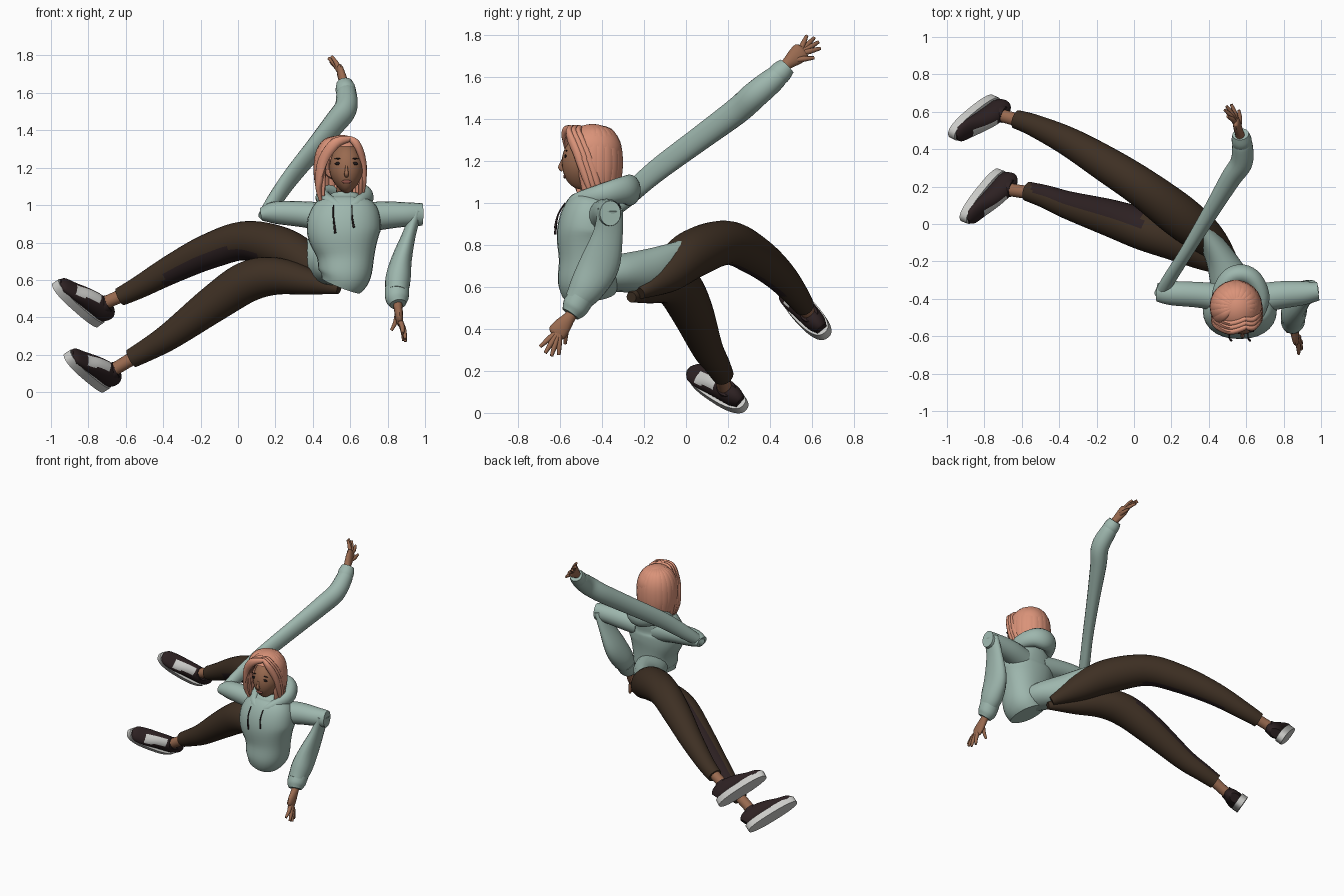
import bpy, bmesh, math
from mathutils import Vector

if bpy.data.objects.get("Cube"):
    bpy.data.objects.remove(bpy.data.objects["Cube"])


def material(name, *rgb):
    m = bpy.data.materials.new(name)
    m.use_nodes = True
    m.diffuse_color = (*rgb, 1)
    m.node_tree.nodes["Principled BSDF"].inputs["Base Color"].default_value = (*rgb, 1)
    return m


SAGE = material("sage fabric", .34, .47, .42)
BROWN = material("brown trousers", .048, .029, .017)
PLUM = material("dark plum", .026, .015, .016)
SKIN = material("skin", .32, .145, .08)
HAIR = material("peach hair", .7, .29, .19)
WHITE = material("off white", .6, .6, .58)
LIP = material("lip", .25, .08, .06)
INK = material("ink", .015, .01, .01)


def finish(name, bm, mats):
    bmesh.ops.recalc_face_normals(bm, faces=bm.faces)
    mesh = bpy.data.meshes.new(name)
    bm.to_mesh(mesh)
    bm.free()
    ob = bpy.data.objects.new(name, mesh)
    bpy.context.collection.objects.link(ob)
    for m in mats:
        mesh.materials.append(m)
    bpy.ops.object.select_all(action='DESELECT')
    ob.select_set(True)
    bpy.context.view_layer.objects.active = ob
    bpy.ops.object.shade_smooth_by_angle(angle=math.radians(50))
    return ob


def spline(rows, steps):
    """Catmull-Rom interpolation of rows of any width."""
    out, last = [], len(rows) - 1
    for i in range(last):
        quad = [rows[max(i - 1, 0)], rows[i], rows[i + 1], rows[min(i + 2, last)]]
        for k in range(steps):
            t = k / steps
            out.append([b + .5 * t * (c - a + t * (2*a - 5*b + 4*c - d + t * (3*(b - c) + d - a)))
                        for a, b, c, d in zip(*quad)])
    return out + [list(rows[-1])]


def tube(name, rows, *mats, hint=(0, 0, 1), n=18, steps=5, power=1):
    """Loft of ellipses; each row is x, y, z, radius along hint, other radius."""
    rows = spline([(*r, r[3]) if len(r) == 4 else r for r in rows], steps)
    bm, rings = bmesh.new(), []
    for i, r in enumerate(rows):
        along = Vector(rows[min(i + 1, len(rows) - 1)][:3]) - Vector(rows[max(i - 1, 0)][:3])
        along.normalize()
        side = Vector(hint) - along * along.dot(Vector(hint))
        side.normalize()
        other = along.cross(side)
        ring = []
        for k in range(n):
            ang = math.tau * k / n
            c, s = math.cos(ang), math.sin(ang)
            c, s = (math.copysign(abs(v) ** power, v) for v in (c, s))
            ring.append(bm.verts.new(Vector(r[:3]) + side * c * max(r[3], .002)
                                     + other * s * max(r[4], .002)))
        rings.append(ring)
    for a, b in zip(rings, rings[1:]):
        for k in range(n):
            bm.faces.new((a[k], a[k - 1], b[k - 1], b[k]))
    bm.faces.new(rings[0])
    bm.faces.new(rings[-1])
    return finish(name, bm, mats)


def blob(name, centre, radii, mat, shape=None, drop=None):
    bm = bmesh.new()
    bmesh.ops.create_uvsphere(bm, u_segments=28, v_segments=18, radius=1)
    for v in bm.verts:
        if shape:
            shape(v.co)
        v.co = Vector(centre) + Vector(a * b for a, b in zip(v.co, radii))
    if drop:
        gone = [f for f in bm.faces if drop(f.calc_center_median())]
        bmesh.ops.delete(bm, geom=gone, context='FACES')
    return finish(name, bm, [mat])


# Hoodie body, stretched hem and hood
tube("hoodie_body", [(.55, -.46, .57, .11, .13), (.57, -.465, .63, .14, .145),
     (.575, -.465, .73, .155, .14), (.565, -.465, .85, .195, .15), (.57, -.45, .94, .19, .14),
     (.57, -.42, 1.01, .15, .11), (.57, -.41, 1.06, .07, .08)],
     SAGE, hint=(1, 0, 0), n=28, power=.9)
tube("hoodie_stretched_hem", [(.57, -.46, .66, .07, .1), (.52, -.32, .665, .09, .11),
     (.46, -.18, .68, .1, .08), (.38, -.05, .74, .075, .05), (.27, .1, .86, .003)], SAGE)
tube("hood", [(.575, -.56, .975, .02), (.5, -.52, 1.01, .035, .03), (.455, -.4, 1.04, .05, .04),
     (.5, -.3, 1.06, .065, .05), (.57, -.27, 1.06, .075, .055), (.64, -.3, 1.06, .065, .05),
     (.685, -.4, 1.04, .05, .04), (.64, -.52, 1.01, .035, .03), (.575, -.56, .975, .02)], SAGE)
for side, x, low in (("right", .51, .85), ("left", .61, .88)):
    tube(side + "_drawstring", [(x, -.575, 1, .003), (x, -.61, .94, .004),
         (x + .01, -.623, low, .006)], PLUM, hint=(1, 0, 0), n=8)

# Sleeves and cuffs
tube("right_upper_sleeve", [(.5, -.4, .93, .08), (.36, -.38, .95, .07),
     (.2, -.37, .96, .06, .065), (.125, -.365, .95, .035, .05)], SAGE)
tube("right_lower_sleeve", [(.14, -.38, .94, .03, .035), (.185, -.3, 1.01, .045, .036),
     (.28, -.15, 1.145, .055, .036), (.41, .065, 1.305, .06, .044), (.515, .24, 1.435, .065, .055),
     (.575, .33, 1.515, .065, .06), (.58, .42, 1.59, .057, .055), (.575, .45, 1.62, .045)], SAGE)
tube("right_cuff", [(.58, .42, 1.59, .05), (.575, .45, 1.62, .054), (.57, .48, 1.65, .044)], SAGE)
tube("left_upper_sleeve", [(.66, -.4, .93, .08), (.78, -.38, .945, .075),
     (.9, -.37, .95, .065), (.985, -.36, .95, .06, .05)], SAGE)
tube("left_lower_sleeve", [(.955, -.36, .97, .06, .035), (.92, -.37, .86, .07, .035),
     (.875, -.41, .71, .095, .055), (.855, -.47, .6, .085, .068), (.85, -.52, .53, .062, .058)],
     SAGE, hint=(0, 1, 0))
tube("left_cuff", [(.85, -.5, .55, .066), (.85, -.53, .5, .062), (.855, -.55, .47, .045)],
     SAGE, hint=(0, 1, 0))


# Hands: palm and five spread fingers
def hand(name, wrist, palm, tips, hint):
    w, p = Vector(wrist), Vector(palm)
    tube(name + "_palm", [(*(w - (p - w) * .5), .028), (*w, .028, .024), (*(w.lerp(p, .6)), .042, .022),
         (*p, .044, .018), (*(p + (p - w) * .15), .028, .01)], SKIN, hint=hint, n=14)
    for i, tip in enumerate(tips):
        t = Vector(tip)
        root = w.lerp(p, .3 if i == 0 else .8).lerp(t, .15)
        mid = root.lerp(t, .5) + Vector((.006, 0, 0))
        tube(f"{name}_finger_{i}", [(*root, .015), (*mid, .013), (*t, .008)], SKIN, hint=hint, n=8)


hand("right_hand", (.565, .48, 1.66), (.545, .55, 1.72),
     [(.56, .61, 1.69), (.52, .64, 1.735), (.495, .63, 1.765), (.485, .61, 1.785), (.5, .575, 1.795)],
     (0, 1, -1))
hand("left_hand", (.855, -.55, .46), (.865, -.615, .38),
     [(.82, -.575, .33), (.885, -.605, .275), (.895, -.64, .27), (.895, -.67, .285), (.88, -.695, .315)],
     (0, 1, -.8))


# Trousers with a darker inner panel
def trouser(name, rows, inward, ends):
    ob = tube(name, rows, BROWN, PLUM, n=28, steps=7)
    facing = Vector(inward).normalized()
    for poly in ob.data.polygons:
        inside = ends[0] < poly.center.x < ends[1]
        poly.material_index = int(inside and poly.normal.dot(facing) > .75)


trouser("right_trouser_leg", [(.54, -.22, .57, .03), (.41, -.09, .66, .09), (.26, .03, .755, .115),
        (.05, .19, .81, .105), (-.15, .32, .755, .095), (-.35, .44, .66, .078),
        (-.53, .525, .56, .06), (-.63, .56, .51, .05)], (-.1, -.5, -.8), (-.4, .1))
trouser("left_trouser_leg", [(.54, -.26, .55, .025), (.38, -.18, .59, .07), (.2, -.09, .62, .1),
        (.05, -.03, .59, .11), (-.12, .03, .48, .1), (-.35, .1, .31, .075),
        (-.47, .145, .235, .062), (-.57, .175, .18, .052)], (-.1, .7, .7), (-.55, .05))


# Shoes: upper with pale instep, thick sole, bare ankle
def shoe(name, heel, toe, shin, cuff):
    heel, fwd, up = Vector(heel), (Vector(toe) - Vector(heel)).normalized(), Vector(shin)
    up = (up - fwd * up.dot(fwd)).normalized()
    at = lambda f, u: heel + fwd * f + up * u
    side = up.cross(fwd)
    profile = [(.005, .06, .03, .045), (.04, .075, .046, .062), (.1, .08, .052, .064),
               (.18, .07, .055, .056), (.26, .054, .059, .038), (.33, .044, .05, .026),
               (.36, .04, .018, .012)]
    ob = tube(name + "_upper", [(*at(f, u), a, b) for f, u, a, b in profile], PLUM, WHITE,
              hint=side, n=36, steps=9)
    instep = (up + side * .35).normalized()
    for poly in ob.data.polygons:
        f = (poly.center - heel).dot(fwd)
        poly.material_index = int(.13 < f < .275 and poly.normal.dot(instep) > .82)
    tube(name + "_sole", [(*at(.182, u), .19, .062) for u in (-.005, .02, .04)], WHITE,
         hint=fwd, n=36, steps=1, power=.8)
    tube(name + "_ankle", [(*cuff, .036), (*at(.08, .14), .035), (*at(.085, .08), .038)], SKIN)
    tube(name + "_collar", [(*at(.08, .09), .054, .047), (*at(.07, .135), .048, .042)], PLUM,
         hint=fwd, steps=2)


shoe("right_shoe", (-.75, .67, .365), (-.98, .485, .565), (.27, -.1, .15), (-.6, .55, .525))
shoe("left_shoe", (-.72, .28, .02), (-.925, .025, .19), (.2, -.07, .12), (-.54, .165, .195))


# Head and face
def jaw(co):
    if co.z < 0:
        co.x *= 1 - .38 * co.z ** 2
        co.y -= .12 * co.z ** 2


tube("neck", [(.57, -.41, .99, .05), (.57, -.43, 1.07, .045), (.575, -.45, 1.15, .05)], SKIN)
blob("head", (.58, -.478, 1.195), (.092, .113, .132), SKIN, shape=jaw)
tube("nose", [(.58, -.58, 1.22, .006), (.58, -.592, 1.19, .008), (.58, -.597, 1.168, .012),
     (.58, -.585, 1.155, .01)], SKIN, hint=(1, 0, 0), n=10)
for side, s in (("right", -1), ("left", 1)):
    x = .58 + s * .044
    blob(side + "_eye", (x, -.574, 1.222), (.019, .005, .008), INK)
    blob(side + "_eyebrow", (x, -.569, 1.248), (.022, .004, .003), INK)
blob("lips", (.58, -.577, 1.125), (.026, .007, .01), LIP)

# Hair: cap open over the face, hanging locks, two front sweeps
cx, cy = .545, -.44
blob("hair_cap", (cx + .01, cy - .005, 1.25), (.125, .14, .125), HAIR,
     drop=lambda c: c.y < -.49 and c.z < 1.315)
for i in range(15):
    ang = math.radians(-18 + 232 * i / 14)
    c, s = math.cos(ang), math.sin(ang)
    low = 1.05 + .015 * (i % 2)
    rows = [(r * c + cx, r * s + cy, z, a, b) for r, z, a, b in
            ((.004, 1.36, .012, .012), (.075, 1.34, .028, .016), (.115, 1.27, .038, .018),
             (.122, 1.16, .038, .018), (.112, low, .02, .009))]
    tube(f"hair_lock_{i}", rows, HAIR, hint=(-s, c, 0), n=12, steps=4)
for k in range(3):
    d = k * .022
    tube(f"right_fringe_{k}", [(.6, -.55 + d, 1.355, .015), (.52, -.575 + d, 1.33, .028, .018),
         (.455, -.55 + d, 1.24, .03, .02), (.432, -.52 + d, 1.12, .028, .02),
         (.44, -.5 + d, 1.025, .008)], HAIR, hint=(0, 0, 1), n=10)
    tube(f"left_fringe_{k}", [(.59, -.55 + d, 1.36, .012), (.635, -.555 + d, 1.325, .022, .016),
         (.67, -.515 + d, 1.23, .022, .016), (.67, -.475 + d, 1.12, .02, .016),
         (.66, -.45 + d, 1.035, .008)], HAIR, hint=(0, 0, 1), n=10)
